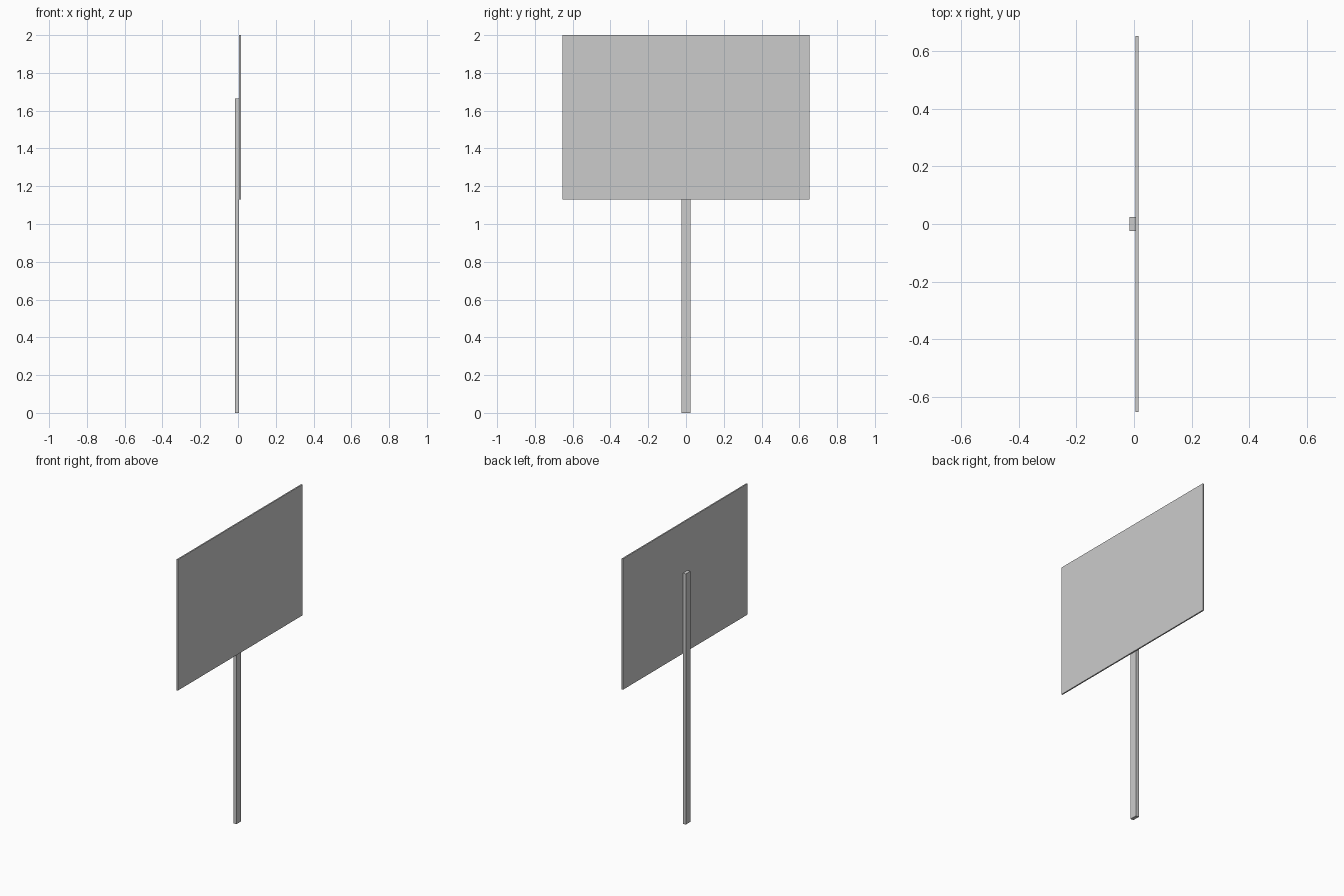
import bpy

if "Cube" in bpy.data.objects:
    bpy.data.objects.remove(bpy.data.objects["Cube"])


def box(name, lo, hi):
    """Axis-aligned box between two corners."""
    centre = [(a + b) / 2 for a, b in zip(lo, hi)]
    size = [b - a for a, b in zip(lo, hi)]
    bpy.ops.mesh.primitive_cube_add(size=1, location=centre)
    obj = bpy.context.object
    obj.name = name
    obj.scale = size
    bpy.ops.object.transform_apply(location=False, rotation=False, scale=True)
    return obj


# upright post behind the board
box("post", (-0.016, -0.025, 0), (0.006, 0.025, 1.665))

# thin sign board facing +x
box("sign_board", (0.006, -0.654, 1.13), (0.015, 0.654, 2.0))
